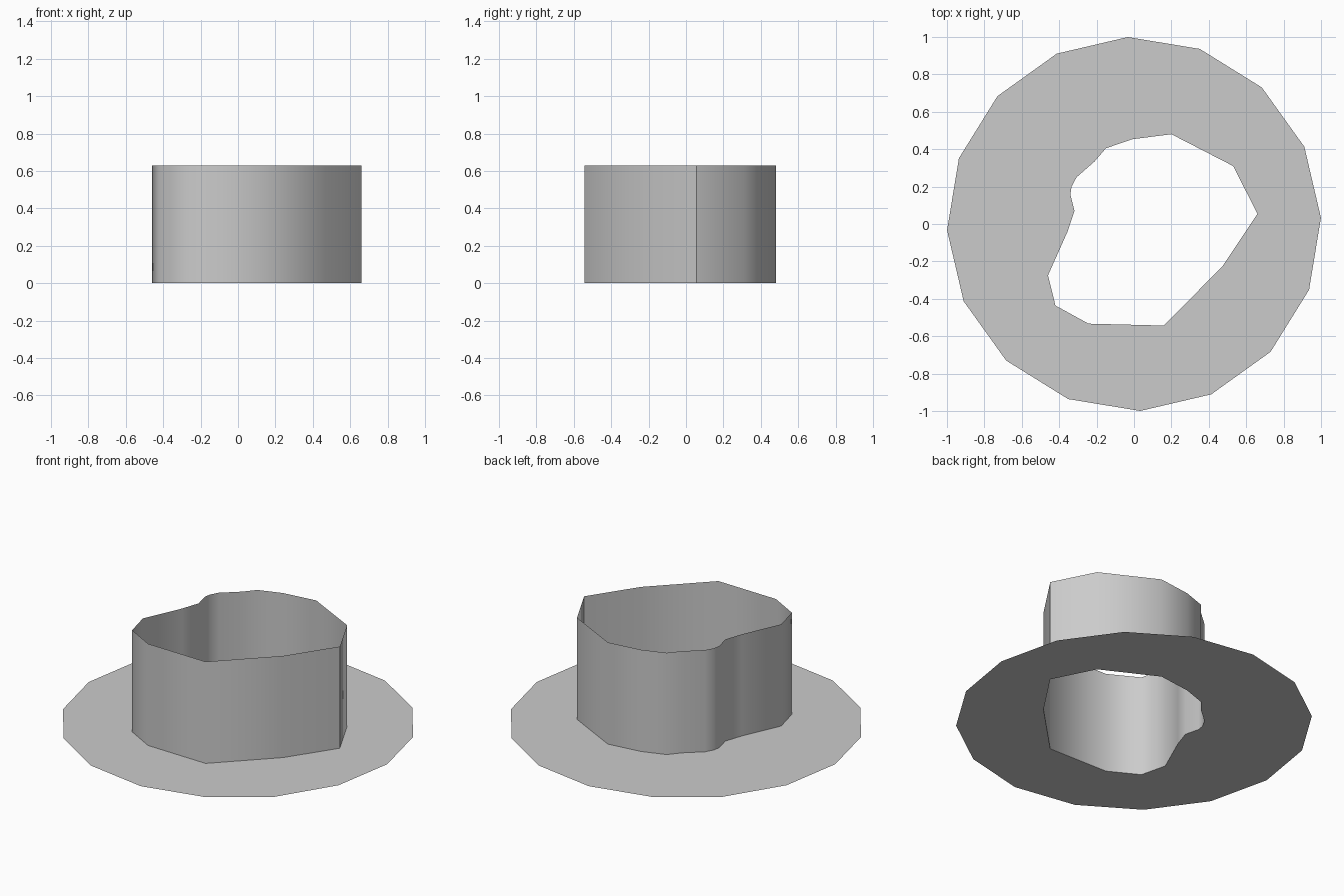
import bpy, bmesh, math

if "Cube" in bpy.data.objects:
    bpy.data.objects.remove(bpy.data.objects["Cube"])

HEIGHT = 0.63
N = 16

# Irregular opening outline, counter-clockwise from the right
opening = [
    (0.66, 0.055), (0.53, 0.31), (0.20, 0.48), (-0.01, 0.453),
    (-0.15, 0.405), (-0.21, 0.335), (-0.307, 0.25), (-0.334, 0.20),
    (-0.34, 0.158), (-0.318, 0.07), (-0.355, -0.04), (-0.46, -0.275),
    (-0.42, -0.436), (-0.243, -0.533), (0.158, -0.543), (0.47, -0.23),
]
# Round flange rim, turned slightly
rim = [(math.cos(a), math.sin(a))
       for a in (math.radians(1.9) + 2 * math.pi * i / N for i in range(N))]


def make_band(name, loop_a, z_a, loop_b, z_b):
    """Join two matching closed loops with a strip of quads."""
    bm = bmesh.new()
    a = [bm.verts.new((x, y, z_a)) for x, y in loop_a]
    b = [bm.verts.new((x, y, z_b)) for x, y in loop_b]
    n = len(a)
    for i in range(n):
        j = (i + 1) % n
        bm.faces.new((a[i], a[j], b[j], b[i]))
    mesh = bpy.data.meshes.new(name)
    bm.to_mesh(mesh)
    bm.free()
    obj = bpy.data.objects.new(name, mesh)
    bpy.context.collection.objects.link(obj)
    return obj


# Flat base ring around the opening
make_band("base_flange", rim, 0, opening, 0)

# Thin upright wall following the opening
wall = make_band("sleeve_wall", opening, 0, opening, HEIGHT)
bpy.context.view_layer.objects.active = wall
wall.select_set(True)
bpy.ops.object.shade_smooth_by_angle(angle=math.radians(60))
